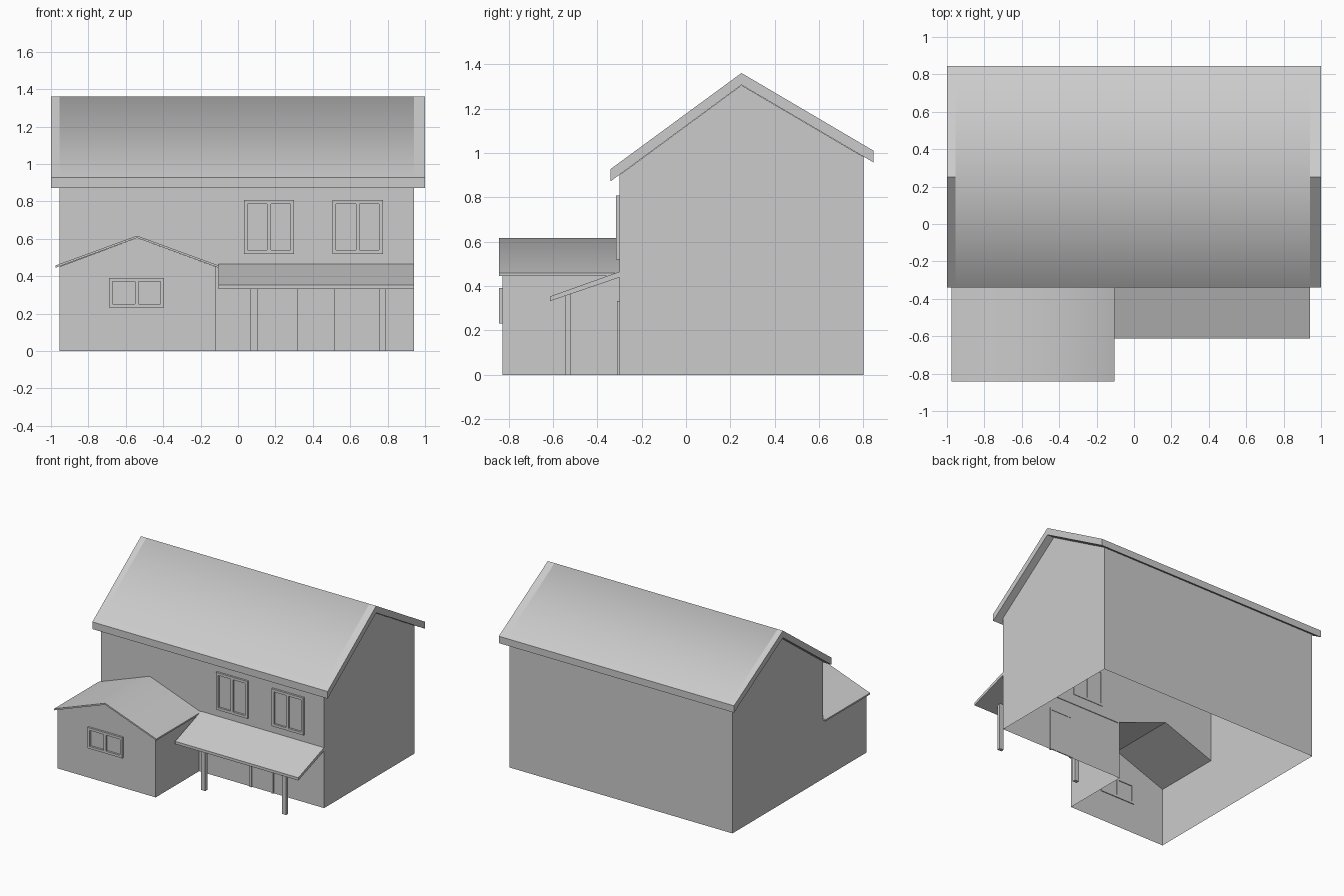
import bpy, bmesh

if "Cube" in bpy.data.objects:
    bpy.data.objects.remove(bpy.data.objects["Cube"])


def finish(name, bm):
    bmesh.ops.remove_doubles(bm, verts=bm.verts, dist=1e-5)
    bmesh.ops.recalc_face_normals(bm, faces=bm.faces)
    me = bpy.data.meshes.new(name)
    bm.to_mesh(me)
    bm.free()
    ob = bpy.data.objects.new(name, me)
    bpy.context.collection.objects.link(ob)
    return ob


def face(bm, pts):
    bm.faces.new([bm.verts.new(p) for p in pts])


def prism(name, profile, stations, place, smooth_seg=None, smooth_sides=()):
    """Extrude a closed profile through stations; chosen sides of one segment are smooth."""
    bm = bmesh.new()
    rings = [[bm.verts.new(place(p, s)) for p in profile] for s in stations]
    n = len(profile)
    for k in range(len(rings) - 1):
        for i in range(n):
            j = (i + 1) % n
            f = bm.faces.new([rings[k][i], rings[k][j], rings[k + 1][j], rings[k + 1][i]])
            f.smooth = k == smooth_seg and i in smooth_sides
    bm.faces.new(rings[0])
    bm.faces.new(rings[-1])
    return finish(name, bm)


def boxes(name, spans):
    """One object made of axis-aligned boxes (x0, x1, y0, y1, z0, z1)."""
    bm = bmesh.new()
    for x0, x1, y0, y1, z0, z1 in spans:
        vs = bmesh.ops.create_cube(bm, size=1)["verts"]
        for v in vs:
            v.co = (x1 if v.co.x > 0 else x0, y1 if v.co.y > 0 else y0, z1 if v.co.z > 0 else z0)
    bmesh.ops.recalc_face_normals(bm, faces=bm.faces)
    me = bpy.data.meshes.new(name)
    bm.to_mesh(me)
    bm.free()
    ob = bpy.data.objects.new(name, me)
    bpy.context.collection.objects.link(ob)
    return ob


def along_x(p, s):
    return (s, p[0], p[1])


def along_y(p, s):
    return (p[0], s, p[1])


# Walls: a thin open-bottomed shell, the wing opening into the main house
L, R, F, B = -0.955, 0.942, -0.30, 0.80
WR, WF, WX = -0.12, -0.828, -0.54
EF, EB, EW, PW = 0.90, 0.982, 0.451, 0.605
bm = bmesh.new()
for x in (L, R):
    face(bm, [along_x(p, x) for p in ((F, 0), (B, 0), (B, EB), (0.25, 1.305), (F, EF))])
face(bm, [along_y(p, B) for p in ((L, 0), (R, 0), (R, EB), (L, EB))])
face(bm, [along_y(p, F) for p in ((WR, 0), (R, 0), (R, EF), (L, EF), (L, EW), (WX, PW), (WR, EW))])
face(bm, [along_y(p, WF) for p in ((L, 0), (WR, 0), (WR, EW), (WX, PW), (L, EW))])
for x in (L, WR):
    face(bm, [along_x(p, x) for p in ((WF, 0), (F, 0), (F, EW), (WF, EW))])
finish("house_walls", bm)

# Main roof with flat verge strips at both gable ends
prism("main_roof",
      [(-0.34, 0.927), (0.25, 1.36), (0.845, 1.01), (0.845, 0.957), (0.25, 1.306), (-0.34, 0.872)],
      [-1.0, L, R, 1.0], along_x, 1, (0, 1))

# Wing roof
prism("wing_roof",
      [(-0.975, 0.458), (WX, 0.617), (-0.105, 0.458), (-0.105, 0.446), (WX, 0.605), (-0.975, 0.446)],
      [-0.842, F], along_y, 0, (0, 1))

# Porch roof and posts
prism("porch_roof", [(-0.613, 0.353), (-0.296, 0.466), (-0.296, 0.440), (-0.613, 0.332)],
      [-0.105, 0.942], along_x)
for i, x in enumerate((0.085, 0.772)):
    boxes(f"porch_post_{i + 1}", [(x - 0.018, x + 0.018, -0.545, -0.52, 0, 0.365)])


def window(name, x0, x1, z0, z1, y0, y1, t):
    """Window frame with a central mullion; the wall behind reads as glass."""
    m = (x0 + x1) / 2
    boxes(name, [(x0, x0 + t, y0, y1, z0, z1), (x1 - t, x1, y0, y1, z0, z1),
                 (x0 + t, x1 - t, y0, y1, z0, z0 + t), (x0 + t, x1 - t, y0, y1, z1 - t, z1),
                 (m - t / 2, m + t / 2, y0, y1, z0 + t, z1 - t)])


# Windows
window("upper_window_left", 0.032, 0.30, 0.52, 0.807, -0.315, -0.296, 0.02)
window("upper_window_right", 0.505, 0.775, 0.52, 0.807, -0.315, -0.296, 0.02)
window("wing_window", -0.69, -0.395, 0.232, 0.392, -0.843, -0.822, 0.019)

# Front door frame
boxes("door_frame", [(0.316, 0.331, -0.31, -0.294, 0, 0.332), (0.500, 0.515, -0.31, -0.294, 0, 0.332),
                     (0.331, 0.500, -0.31, -0.294, 0.317, 0.332)])
boxes("door", [(0.331, 0.500, -0.304, -0.297, 0.004, 0.317)])
